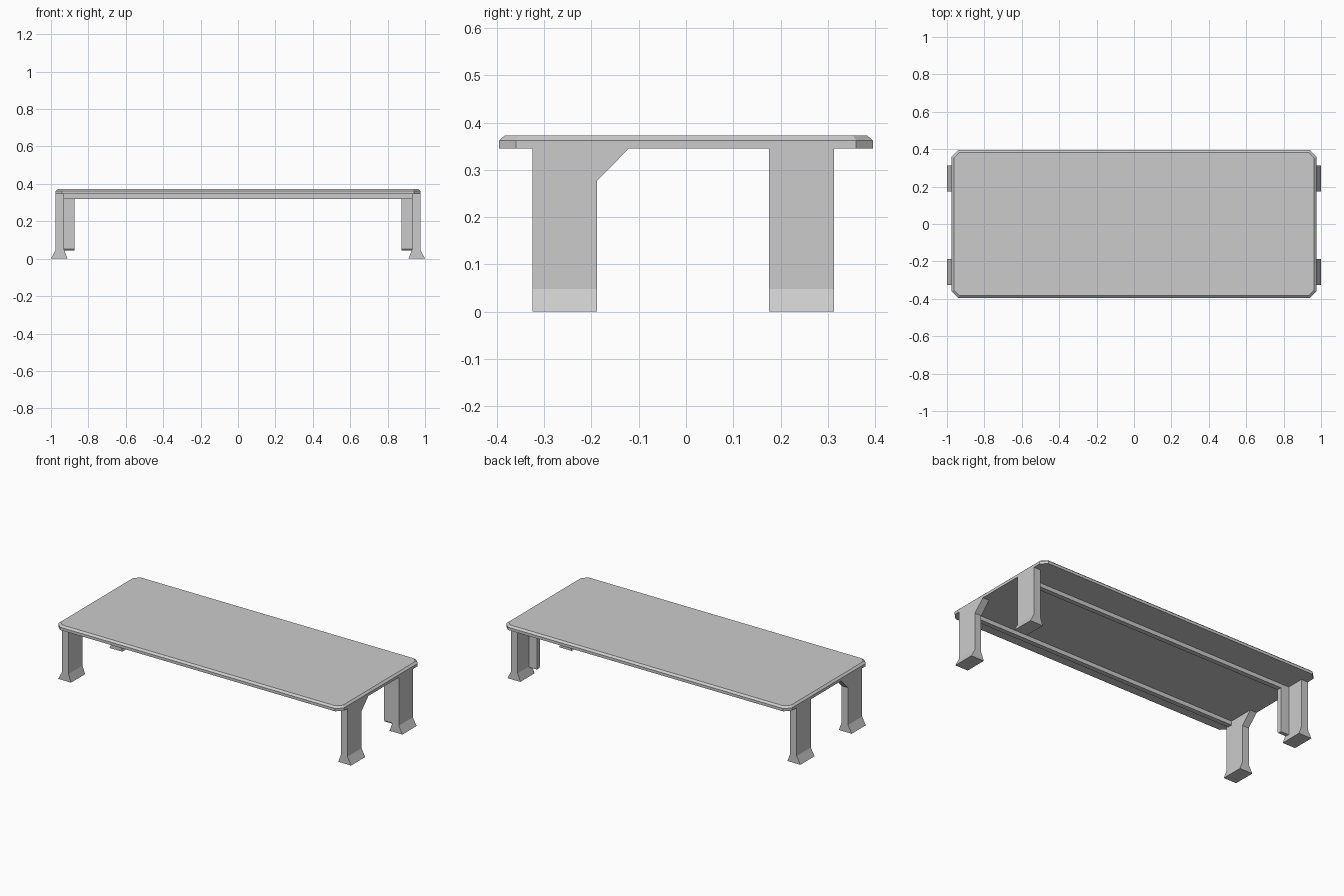
import bpy, bmesh

if "Cube" in bpy.data.objects:
    bpy.data.objects.remove(bpy.data.objects["Cube"])

grey = bpy.data.materials.new("light grey")
grey.diffuse_color = (0.6, 0.6, 0.6, 1)
grey.use_nodes = True
grey.node_tree.nodes["Principled BSDF"].inputs["Base Color"].default_value = grey.diffuse_color


def finish(name, bm):
    bmesh.ops.recalc_face_normals(bm, faces=bm.faces)
    mesh = bpy.data.meshes.new(name)
    bm.to_mesh(mesh)
    bm.free()
    mesh.materials.append(grey)
    obj = bpy.data.objects.new(name, mesh)
    bpy.context.collection.objects.link(obj)
    return obj


def prism(name, points, offset):
    """Extrude a closed outline along an offset vector."""
    bm = bmesh.new()
    face = bm.faces.new([bm.verts.new(p) for p in points])
    geom = bmesh.ops.extrude_face_region(bm, geom=[face])["geom"]
    verts = [v for v in geom if isinstance(v, bmesh.types.BMVert)]
    bmesh.ops.translate(bm, verts=verts, vec=offset)
    return finish(name, bm)


def box(name, x0, x1, y0, y1, z0, z1):
    return prism(name, [(x0, y0, z0), (x1, y0, z0), (x1, y1, z0), (x0, y1, z0)],
                 (0, 0, z1 - z0))


# Tabletop: clipped corners and a bevelled upper rim
def ring(bm, inset, z, cut=0.035):
    a, b = 0.975 - inset, 0.395 - inset
    c = cut - inset * 0.4
    pts = [(a, -b + c), (a, b - c), (a - c, b), (-a + c, b),
           (-a, b - c), (-a, -b + c), (-a + c, -b), (a - c, -b)]
    return [bm.verts.new((x, y, z)) for x, y in pts]


bm = bmesh.new()
rings = [ring(bm, 0, 0.345), ring(bm, 0, 0.362), ring(bm, 0.012, 0.373)]
for low, high in zip(rings, rings[1:]):
    for i in range(8):
        j = (i + 1) % 8
        bm.faces.new((low[i], low[j], high[j], high[i]))
bm.faces.new(rings[0])
bm.faces.new(rings[-1])
finish("tabletop", bm)

# Legs with flared feet; front legs carry a diagonal brace
leg_profile = [(0.912, 0), (1.0, 0), (0.98, 0.038), (0.975, 0.048),
               (0.975, 0.346), (0.93, 0.346), (0.93, 0.048), (0.926, 0.038)]
brace_profile = [(-0.19, 0.275), (-0.12, 0.346), (-0.19, 0.346)]
for side, s in (("left", -1), ("right", 1)):
    for place, y0, width in (("front", -0.325, 0.137), ("back", 0.175, 0.138)):
        prism(f"{place}_leg_{side}", [(s * x, y0, z) for x, z in leg_profile],
              (0, width, 0))
    prism(f"brace_{side}", [(s * 0.93, y, z) for y, z in brace_profile],
          (s * 0.045, 0, 0))
    # Upright stiffener on the inner side of each back leg
    prism(f"back_stiffener_{side}",
          [(s * 0.875, 0.175, 0.053), (s * 0.875, 0.182, 0.045),
           (s * 0.875, 0.205, 0.045), (s * 0.875, 0.205, 0.346),
           (s * 0.875, 0.175, 0.346)], (s * 0.056, 0, 0))

# Long rails under the top
box("front_rail", -0.931, 0.931, -0.31, -0.28, 0.32, 0.346)
box("back_rail", -0.931, 0.931, 0.175, 0.205, 0.32, 0.346)
